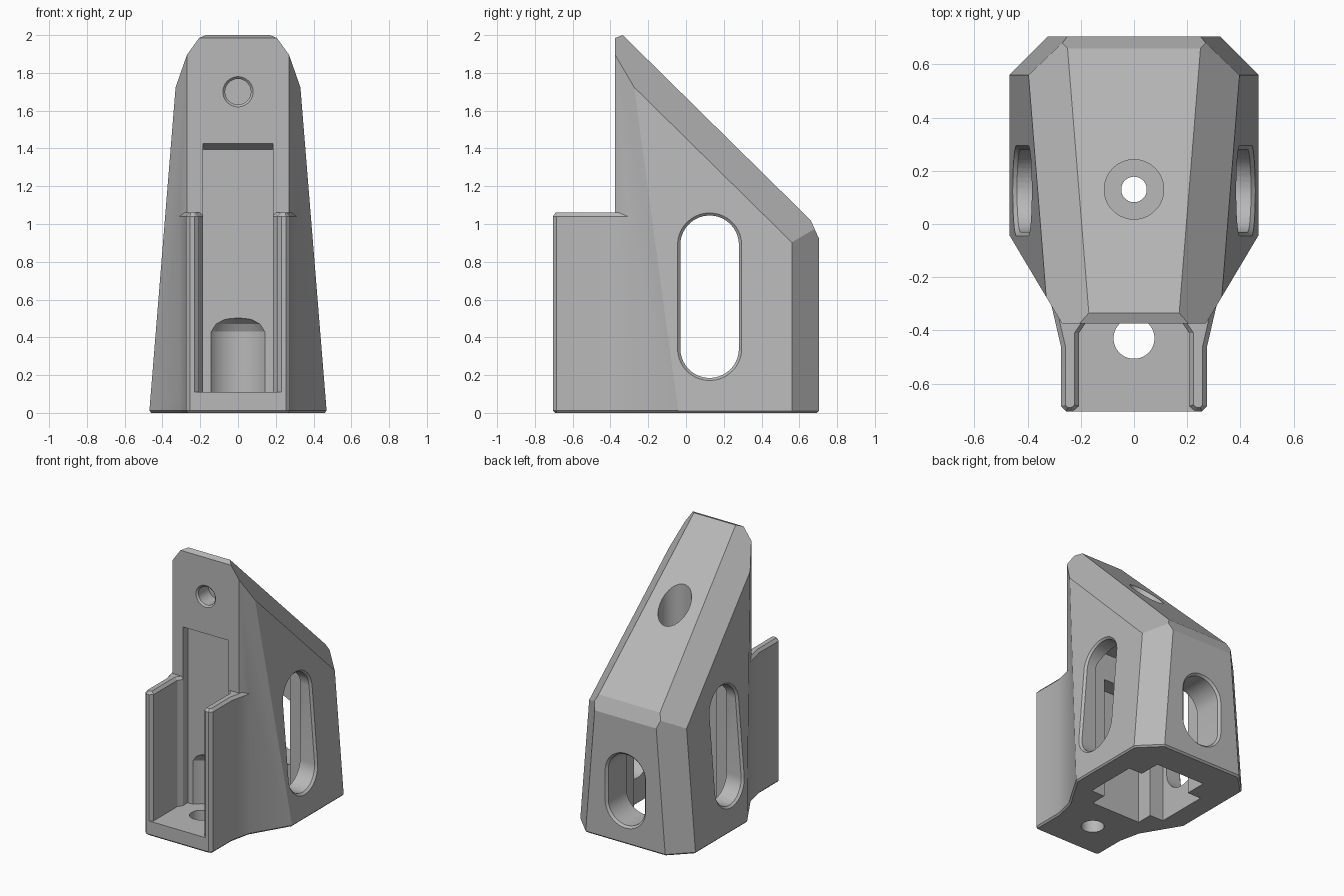
import bpy, bmesh, math
from mathutils import Matrix, Vector

if "Cube" in bpy.data.objects:
    bpy.data.objects.remove(bpy.data.objects["Cube"], do_unlink=True)

grey = bpy.data.materials.new("plain grey")
grey.use_nodes = True
COLOR = (0.48, 0.48, 0.48, 1)
grey.diffuse_color = COLOR
grey.node_tree.nodes["Principled BSDF"].inputs["Base Color"].default_value = COLOR


def finish(bm, name):
    bmesh.ops.recalc_face_normals(bm, faces=bm.faces[:])
    mesh = bpy.data.meshes.new(name)
    bm.to_mesh(mesh)
    bm.free()
    mesh.materials.append(grey)
    obj = bpy.data.objects.new(name, mesh)
    bpy.context.collection.objects.link(obj)
    return obj


def loft(name, sections, matrix=Matrix()):
    """Solid through matching 2D outlines, each given with its height."""
    bm = bmesh.new()
    rings = [[bm.verts.new(matrix @ Vector((x, y, h))) for x, y in pts]
             for pts, h in sections]
    for a, b in zip(rings, rings[1:]):
        for i in range(len(a)):
            j = (i + 1) % len(a)
            bm.faces.new((a[i], a[j], b[j], b[i]))
    bm.faces.new(rings[0])
    bm.faces.new(rings[-1])
    return finish(bm, name)


def slot(r, half=0.0, n=48):
    """Circle, or stadium when its ends are pushed apart along y."""
    pts = []
    for i in range(n):
        a = 2 * math.pi * (i + 0.5) / n
        pts.append((r * math.cos(a), r * math.sin(a) + math.copysign(half, math.sin(a))))
    return pts


def rect(x, y0, y1):
    return [(-x, y0), (x, y0), (x, y1), (-x, y1)]


def frame(x_axis, y_axis, z_axis, origin):
    m = Matrix((x_axis, y_axis, z_axis)).transposed().to_4x4()
    m.translation = origin
    return m


# Main body: a block trimmed by planes
TAPER = 0.081
bm = bmesh.new()
bmesh.ops.create_cube(bm, size=4)


def trim(point, normal):
    geom = bm.verts[:] + bm.edges[:] + bm.faces[:]
    cut = bmesh.ops.bisect_plane(bm, geom=geom, plane_co=point, plane_no=Vector(normal).normalized(),
                                 clear_outer=True, dist=1e-6)
    edges = [e for e in cut["geom_cut"] if isinstance(e, bmesh.types.BMEdge)]
    if edges:
        bmesh.ops.contextual_create(bm, geom=edges)


trim((0, 0, 0), (0, 0, -1))
walls = [((0, 0.705, 0), (0, 1, 0))]
a, b, c = Vector((0.17, -0.335, 2)), Vector((0.25, 0.66, 1.02)), Vector((0.325, -0.33, 1.78))
ridge = -(b - a).cross(c - a)
for s in (-1, 1):
    walls += [((s * 0.47, 0, 0), (s, 0, TAPER)),
              ((s * 0.47, -0.04, 0), (s * 0.26, -0.155, 0)),
              ((s * 0.47, 0.56, 0), (s, 1, TAPER))]
    trim((s * a.x, a.y, a.z), (s * ridge.x, ridge.y, ridge.z))
trim((0, -0.375, 0), (0, -1, 0))
trim((0, -0.335, 2), (0, 0.98, 0.995))
trim((0, -0.335, 2), (0, -0.015, 0.04))
trim((0, 0.66, 1.02), (0, 0.1, 0.045))
for point, normal in walls:
    trim(point, normal)
for point, normal in walls:
    n = Vector(normal).normalized()
    trim(Vector(point) - n * 0.012, n + Vector((0, 0, -1)))
body = finish(bm, "bracket_body")


def combine(tool, operation):
    mod = body.modifiers.new("combine", 'BOOLEAN')
    mod.operation, mod.solver, mod.object = operation, 'EXACT', tool
    bpy.context.view_layer.objects.active = body
    bpy.ops.object.modifier_apply(modifier=mod.name)
    bpy.data.objects.remove(tool, do_unlink=True)


# Front foot plate with flared sides and clipped corners
half = [(0.255, -0.705), (0.275, -0.685), (0.275, -0.46), (0.312, -0.3)]
plate = half + [(-x, y) for x, y in reversed(half)]
inset = [(x * 0.96, max(y, -0.693)) for x, y in plate]
combine(loft("foot_plate", [(inset, 0), (plate, 0.012), (plate, 0.11)]), 'UNION')

# Two upright cheeks, chamfered along the top
for s in (-1, 1):
    outer = [(0.255, -0.705), (0.275, -0.685), (0.275, -0.46), (0.312, -0.3),
             (0.18, -0.3), (0.18, -0.37), (0.207, -0.41), (0.207, -0.685), (0.23, -0.705)]
    inner = [(0.25, -0.69), (0.258, -0.68), (0.258, -0.46), (0.295, -0.3),
             (0.195, -0.3), (0.197, -0.37), (0.224, -0.41), (0.224, -0.68), (0.235, -0.69)]
    flip = Matrix.Diagonal((s, 1, 1, 1))
    combine(loft("cheek", [(outer, 0.05), (outer, 1.04), (inner, 1.06)], flip), 'UNION')

# Shallow recess in the front face with a sloped upper lip
to_front = frame((1, 0, 0), (0, 0, 1), (0, -1, 0), (0, 0, 0))
combine(loft("recess", [(rect(0.185, 0.11, 1.395), 0.32), (rect(0.185, 0.11, 1.425), 0.375),
                        (rect(0.185, 0.11, 1.425), 0.41)], to_front), 'DIFFERENCE')

# Round clearance pocket and screw hole in the foot
at_foot = Matrix.Translation((0, -0.43, 0))
combine(loft("pocket", [(slot(0.18), 0.11), (slot(0.18), 0.43), (slot(0.16), 0.47),
                        (slot(0.13), 0.495), (slot(0.1), 0.505)], at_foot), 'DIFFERENCE')
combine(loft("foot_hole", [(slot(0.077), -0.1), (slot(0.077), 0.2)], at_foot), 'DIFFERENCE')

# Cross-shaped cavity open underneath
combine(loft("cavity_wide", [(rect(0.31, -0.07, 0.32), -0.1), (rect(0.31, -0.07, 0.32), 0.95),
                             (rect(0.24, -0.07, 0.32), 1.1)]), 'DIFFERENCE')
combine(loft("cavity_long", [(rect(0.2, -0.19, 0.48), -0.1),
                             (rect(0.2, -0.19, 0.48), 0.9)]), 'DIFFERENCE')

# Side windows, straight through, with chamfered rims that follow the taper
side = frame((0, 1, 0), (0, 0, 1), (1, 0, 0), (0, 0.125, 0.615))
combine(loft("side_window", [(slot(0.155, 0.275), -0.6), (slot(0.155, 0.275), 0.6)], side), 'DIFFERENCE')
for s in (-1, 1):
    out = Vector((s, 0, TAPER)).normalized()
    up = Vector((-s * TAPER, 0, 1)).normalized()
    rim = frame((0, 1, 0), up, out, (s * (0.47 - 0.615 * TAPER), 0.125, 0.615))
    combine(loft("side_rim", [(slot(0.155, 0.275), -0.015), (slot(0.185, 0.275), 0.015)], rim), 'DIFFERENCE')

# Back window with a chamfered rim
back = frame((1, 0, 0), (0, 0, 1), (0, 1, 0), (0, 0.705, 0.395))
combine(loft("back_window", [(slot(0.15, 0.11), -0.4), (slot(0.15, 0.11), -0.015),
                             (slot(0.18, 0.11), 0.015)], back), 'DIFFERENCE')

# Vertical bolt hole through the slope, with a wide counterbore
at_bolt = Matrix.Translation((0, 0.13, 0))
combine(loft("bolt_hole", [(slot(0.048), 1.0), (slot(0.048), 1.3)], at_bolt), 'DIFFERENCE')
combine(loft("counterbore", [(slot(0.112), 1.22), (slot(0.112), 1.9)], at_bolt), 'DIFFERENCE')

# Blind hole near the top of the front face
upper = frame((1, 0, 0), (0, 0, 1), (0, -1, 0), (0, -0.375, 1.7))
combine(loft("front_hole", [(slot(0.068), -0.13), (slot(0.068), -0.012),
                            (slot(0.092), 0.012)], upper), 'DIFFERENCE')

# Smooth the round bores, keep edges crisp
bpy.ops.object.select_all(action='DESELECT')
body.select_set(True)
bpy.context.view_layer.objects.active = body
bpy.ops.object.shade_smooth_by_angle(angle=math.radians(18))
